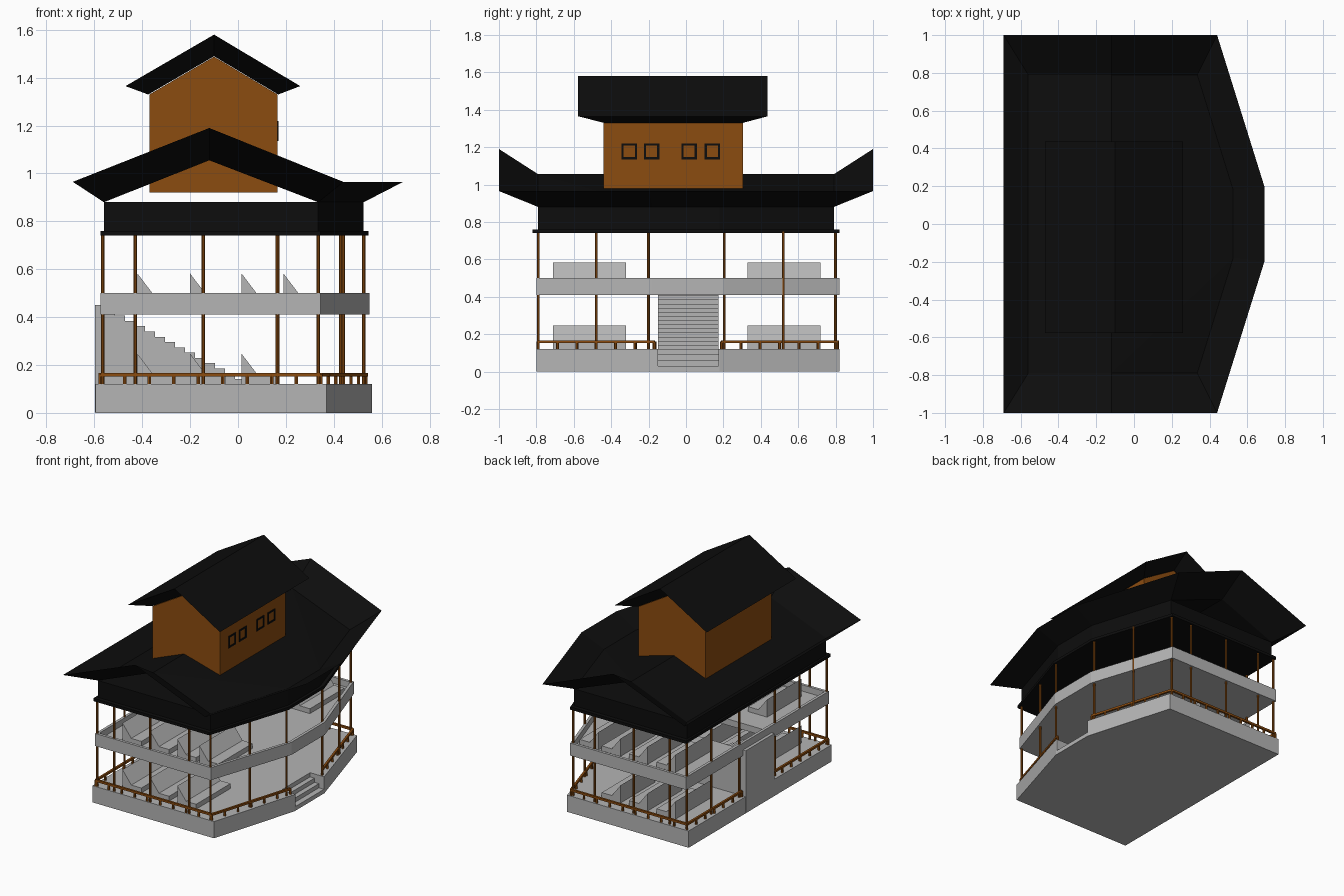
import bpy, bmesh, math
from mathutils import Vector

if "Cube" in bpy.data.objects:
    bpy.data.objects.remove(bpy.data.objects["Cube"])


def material(name, rgb):
    m = bpy.data.materials.new(name)
    m.diffuse_color = (*rgb, 1)
    m.use_nodes = True
    m.node_tree.nodes["Principled BSDF"].inputs["Base Color"].default_value = m.diffuse_color
    return m


GREY = material("grey concrete", (0.46, 0.46, 0.46))
BROWN = material("brown wood", (0.26, 0.072, 0.005))
BLACK = material("black tile", (0.004, 0.004, 0.004))


def mesh(name, verts, faces, mat):
    bm = bmesh.new()
    vs = [bm.verts.new(v) for v in verts]
    for f in faces:
        bm.faces.new([vs[i] for i in f])
    bmesh.ops.recalc_face_normals(bm, faces=bm.faces)
    me = bpy.data.meshes.new(name)
    bm.to_mesh(me)
    bm.free()
    me.materials.append(mat)
    ob = bpy.data.objects.new(name, me)
    bpy.context.collection.objects.link(ob)
    return ob


def sweep(name, a, b, mat):
    """Closed solid between two matching outlines."""
    n = len(a)
    faces = [list(range(n)), list(range(n, 2 * n))]
    faces += [[i, (i + 1) % n, n + (i + 1) % n, n + i] for i in range(n)]
    return mesh(name, a + b, faces, mat)


def slab(name, poly, z0, z1, mat):
    return sweep(name, [(x, y, z0) for x, y in poly], [(x, y, z1) for x, y in poly], mat)


def along_y(name, prof, y0, y1, mat):
    return sweep(name, [(x, y0, z) for x, z in prof], [(x, y1, z) for x, z in prof], mat)


def box(name, x0, x1, y0, y1, z0, z1, mat):
    return slab(name, [(x0, y0), (x1, y0), (x1, y1), (x0, y1)], z0, z1, mat)


def rod(name, a, b, r, mat, sides=8):
    a, b = Vector(a), Vector(b)
    q = (b - a).to_track_quat('Z', 'Y')
    ring = [q @ Vector((r * math.cos(t), r * math.sin(t), 0))
            for t in (2 * math.pi * (i + .5) / sides for i in range(sides))]
    return sweep(name, [a + p for p in ring], [b + p for p in ring], mat)


def cut(ob, cutter):
    cutter.hide_render = True
    cutter.display_type = 'WIRE'
    m = ob.modifiers.new("cut", 'BOOLEAN')
    m.operation = 'DIFFERENCE'
    m.solver = 'EXACT'
    m.object = cutter


def plan(left, mid, right, y0, y1, m0, m1):
    """Six-sided floor plan with a bowed right side."""
    return [(left, y0), (mid, y0), (right, m0), (right, m1), (mid, y1), (left, y1)]


# ground slab with entry steps cut into the right side
base = slab("ground_slab", plan(-.595, .37, .56, -.80, .82, -.16, .18), 0, .12, GREY)
for i, (x, z) in enumerate([(.52, .03), (.485, .06), (.45, .09)]):
    cut(base, box(f"entry_cutter_{i}", x, .7, -.15, .175, z, .3, GREY))

# upper floor with parapet and stairwell
upper = slab("upper_floor", plan(-.575, .345, .55, -.80, .82, -.18, .20), .41, .50, GREY)
cut(upper, slab("parapet_cutter", plan(-.555, .33, .53, -.78, .80, -.177, .197), .455, .7, GREY))
cut(upper, box("stairwell_cutter", -.555, -.12, -.15, .175, .3, .7, GREY))

# staircase, a stepped solid rising to the left
prof = [(-.597, .002), (.03, .002)]
N = 15
for i in range(N):
    z = .12 + (i + 1) * .33 / N
    prof += [(.03 - i * .627 / N, z), (.03 - (i + 1) * .627 / N, z)]
prof = prof[:2] + prof[2:]
along_y("staircase", prof, -.15, .175, GREY)

# sloped-back benches on both floors
for floor, z, xs in (("lower", .12, (-.42, -.20, .015)), ("upper", .455, (-.42, -.20, .015, .19))):
    for x in xs:
        for y0, y1 in ((-.71, -.32), (.33, .72)):
            p = [(0, 0), (0, .127), (.07, .035), (.15, .035), (.15, 0)]
            along_y(f"{floor}_bench", [(x + a, z + b) for a, b in p], y0, y1, GREY)

# columns
spots = [(.525, -.2), (.525, .205), (.43, -.48), (.44, .52)]
spots += [(x, y) for x in (-.565, -.43, -.145, .165, .335) for y in (-.79, .80)]
spots += [(-.565, y) for y in (-.48, -.2, .205, .52)]
for x, y in spots:
    rod("column", (x, y, .11), (x, y, .75), .008, BROWN)

# low railing with short posts, open at the entry and at the stairs
runs = [[(-.575, -.165), (-.575, -.79), (.345, -.79), (.535, -.17)],
        [(-.575, .19), (-.575, .81), (.345, .81), (.535, .19)]]
for run in runs:
    for a, b in zip(run, run[1:]):
        a, b = Vector((*a, .16)), Vector((*b, .16))
        rod("rail", a, b, .0105, BROWN, 4)
        n = max(2, round((b - a).length / .105))
        for i in range(n + 1):
            p = a.lerp(b, i / n)
            rod("rail_post", (p.x, p.y, .11), p, .008, BROWN, 6)

# black ledge and roof wall band
slab("roof_ledge", plan(-.575, .345, .545, -.82, .82, -.2, .2), .74, .76, BLACK)
slab("roof_wall", plan(-.56, .335, .525, -.79, .79, -.18, .18), .755, .88, BLACK)

# main roof: dipped centre with eaves flaring up all round
inner = [(-.56, -.79, .88), (-.12, -.79, 1.055), (.335, -.79, .88), (.525, -.18, .88)]
outer = [(-.69, -1, .965), (-.12, -1, 1.19), (.44, -1, .965), (.69, -.2, .965)]
for ring in (inner, outer):
    ring += [(x, -y, z) for x, y, z in reversed(ring)]
faces = [[0, 1, 6, 7], [1, 2, 3], [1, 3, 4, 6], [6, 4, 5]]
faces += [[i, (i + 1) % 8, 8 + (i + 1) % 8, 8 + i] for i in range(8)]
mesh("main_roof", inner + outer, faces, BLACK)

# top room with gable ends
gable = [(-.37, .92), (.165, .92), (.165, 1.33), (-.10, 1.488), (-.37, 1.33)]
along_y("top_room", gable, -.44, .305, BROWN)

# window frames on the right wall of the top room
for y in (-.345, -.225, -.025, .10):
    for a, b, c, d in ((0, .083, 0, .012), (0, .083, .073, .085), (0, .012, .012, .073), (.071, .083, .012, .073)):
        box("window_frame", .163, .169, y + a, y + b, 1.135 + c, 1.135 + d, BLACK)

# top roof: straight gable with sloping soffit
inn = [(x, y, z) for y in (-.44, .305) for x, z in ((-.375, 1.33), (-.10, 1.49), (.168, 1.33))]
out = [(x, y, z) for y in (-.577, .437) for x, z in ((-.47, 1.365), (-.10, 1.58), (.26, 1.365))]
loop = [0, 1, 2, 5, 4, 3]
faces = [[6, 7, 10, 9], [7, 8, 11, 10]]
faces += [[a, b, b + 6, a + 6] for a, b in zip(loop, loop[1:] + loop[:1])]
mesh("top_roof", inn + out, faces, BLACK)
